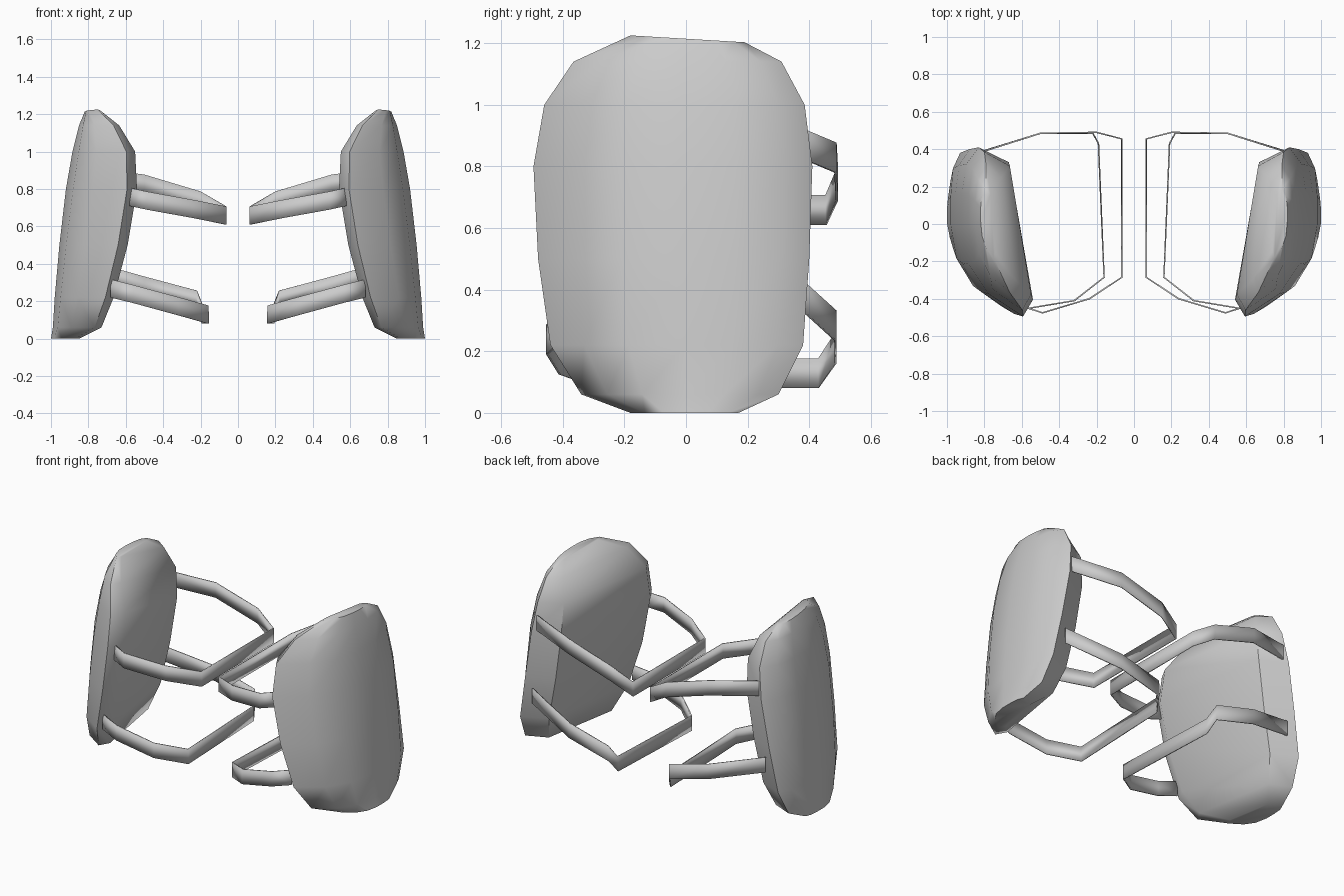
import bpy, bmesh, math

cube = bpy.data.objects.get("Cube")
if cube:
    bpy.data.objects.remove(cube, do_unlink=True)

# One plain grey for everything
grey = bpy.data.materials.new("plain grey")
grey.use_nodes = True
colour = (0.6, 0.6, 0.6, 1.0)
grey.diffuse_color = colour
grey.node_tree.nodes["Principled BSDF"].inputs["Base Color"].default_value = colour


def make_object(name, bm, angle):
    bmesh.ops.recalc_face_normals(bm, faces=bm.faces)
    mesh = bpy.data.meshes.new(name)
    bm.to_mesh(mesh)
    bm.free()
    mesh.materials.append(grey)
    obj = bpy.data.objects.new(name, mesh)
    bpy.context.collection.objects.link(obj)
    bpy.ops.object.select_all(action='DESELECT')
    obj.select_set(True)
    bpy.context.view_layer.objects.active = obj
    bpy.ops.object.shade_smooth_by_angle(angle=math.radians(angle))
    return obj


# Pad levels: height, front y, back y, inner x, outer x, back rim x
PAD_LEVELS = [
    (0.00, -0.18, 0.17, 0.85, 1.00, 0.98),
    (0.06, -0.34, 0.30, 0.73, 0.99, 0.95),
    (0.22, -0.44, 0.38, 0.665, 0.98, 0.93),
    (0.50, -0.48, 0.40, 0.59, 0.955, 0.88),
    (0.80, -0.495, 0.41, 0.54, 0.92, 0.83),
    (1.00, -0.46, 0.385, 0.55, 0.885, 0.80),
    (1.14, -0.365, 0.31, 0.635, 0.85, 0.79),
    (1.225, -0.18, 0.19, 0.74, 0.82, 0.79),
]


def pad_section(z, yf, yb, xi, xo, xb):
    """Outline of one level: flat inner side, curved outer side."""
    s = (yb - yf) / 0.905
    w = xo - xi
    return [
        (xi, yf + 0.09 * s), (xi + 0.14 * w, yf),
        (xi + 0.62 * w, yf + 0.12 * s), (xi + 0.90 * w, yf + 0.28 * s),
        (xo, yf + 0.48 * s), (xo, yb - 0.25 * s),
        (xo - 0.25 * (xo - xb), yb - 0.09 * s),
        (xb, yb), (xi + 0.34 * w, yb - 0.08 * s),
    ]


def make_pad(name, side):
    bm = bmesh.new()
    rings = []
    for level in PAD_LEVELS:
        # The top edge drops slightly towards the back
        tilt = 0.06 if level[0] > 1.2 else 0
        rings.append([bm.verts.new((side * x, y, level[0] - tilt * max(y + 0.18, 0)))
                      for x, y in pad_section(*level)])
    n = len(rings[0])
    for low, high in zip(rings, rings[1:]):
        for i in range(n):
            j = (i + 1) % n
            bm.faces.new((low[i], low[j], high[j], high[i]))
    bm.faces.new(rings[0])
    bm.faces.new(rings[-1])
    return make_object(name, bm, 50)


# Strap paths: x, y and height of the lower edge, from front to back
UPPER = [(0.58, -0.445, 0.71), (0.49, -0.475, 0.69), (0.24, -0.40, 0.645),
         (0.065, -0.285, 0.61), (0.065, 0.455, 0.61), (0.20, 0.49, 0.69),
         (0.50, 0.485, 0.78), (0.80, 0.39, 0.82)]
LOWER = [(0.68, -0.42, 0.22), (0.56, -0.45, 0.19), (0.32, -0.41, 0.125),
         (0.16, -0.285, 0.08), (0.19, 0.43, 0.08), (0.22, 0.485, 0.16),
         (0.50, 0.485, 0.235), (0.84, 0.38, 0.33)]


def make_strap(name, path, side):
    bm = bmesh.new()
    pairs = [[bm.verts.new((side * x, y, z + h)) for h in (0, 0.097)] for x, y, z in path]
    for a, b in zip(pairs, pairs[1:]):
        bm.faces.new((a[0], b[0], b[1], a[1]))
    obj = make_object(name, bm, 20)
    thick = obj.modifiers.new("Thickness", 'SOLIDIFY')
    thick.thickness = 0.008
    thick.offset = 0
    return obj


# Mirrored pair of pads, each with two straps
for label, side in (("left", 1), ("right", -1)):
    make_pad(label + "_pad", side)
    make_strap(label + "_upper_strap", UPPER, side)
    make_strap(label + "_lower_strap", LOWER, side)
